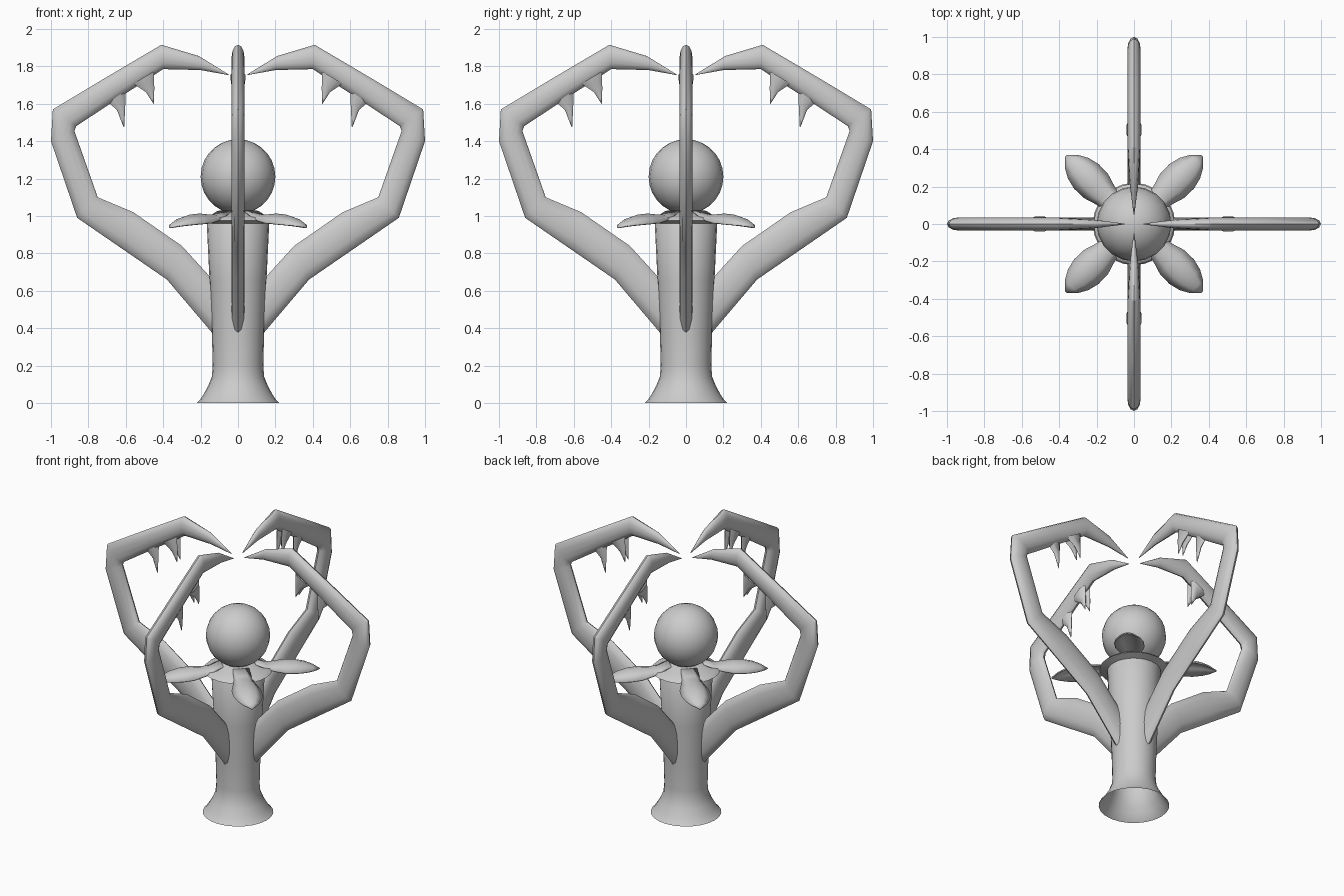
import bpy, bmesh, math
from mathutils import Vector, Matrix

if "Cube" in bpy.data.objects:
    bpy.data.objects.remove(bpy.data.objects["Cube"])

grey = bpy.data.materials.new("pale_grey")
grey.diffuse_color = (0.6, 0.6, 0.6, 1)
grey.use_nodes = True
grey.node_tree.nodes["Principled BSDF"].inputs["Base Color"].default_value = grey.diffuse_color


def finish(name, bm, turn=0.0, angle=40):
    """Turn a bmesh into a named, shaded object rotated about z."""
    bmesh.ops.transform(bm, matrix=Matrix.Rotation(turn, 4, 'Z'), verts=bm.verts)
    me = bpy.data.meshes.new(name)
    bm.to_mesh(me)
    bm.free()
    me.materials.append(grey)
    ob = bpy.data.objects.new(name, me)
    bpy.context.collection.objects.link(ob)
    bpy.ops.object.select_all(action='DESELECT')
    ob.select_set(True)
    bpy.context.view_layer.objects.active = ob
    bpy.ops.object.shade_smooth_by_angle(angle=math.radians(angle))
    return ob


def skin(bm, rings, closed=True):
    """Bridge successive rows of points with quads."""
    rows = [[bm.verts.new(p) for p in r] for r in rings]
    n = len(rows[0])
    for a, b in zip(rows, rows[1:]):
        for i in range(n if closed else n - 1):
            j = (i + 1) % n
            bm.faces.new((a[i], a[j], b[j], b[i]))
    return rows


def lathe(name, profile, n=24):
    bm = bmesh.new()
    skin(bm, [[(r * math.cos(2 * math.pi * i / n), r * math.sin(2 * math.pi * i / n), z)
               for i in range(n)] for r, z in profile])
    finish(name, bm)


# Hollow flared trunk, open at the foot
lathe("trunk", [(0.22, 0), (0.205, 0.015), (0.185, 0.045), (0.16, 0.09), (0.14, 0.14),
                (0.135, 0.2), (0.14, 0.38), (0.152, 0.65), (0.167, 0.96), (0.15, 0.985)])
# Collar under the ball
lathe("collar", [(0.165, 0.96), (0.215, 0.975), (0.20, 0.99), (0.15, 1.0),
                 (0.10, 1.03), (0.01, 1.03)])

# Ball
bm = bmesh.new()
bmesh.ops.create_uvsphere(bm, u_segments=20, v_segments=14, radius=0.2)
bmesh.ops.translate(bm, vec=(0, 0, 1.21), verts=bm.verts)
finish("ball", bm)

# Petals: distance along, half width, ridge height, edge droop
PETAL = [(0.10, 0.05, 1.02, 0.0), (0.17, 0.055, 1.0, 0.015), (0.22, 0.066, 1.0, 0.03),
         (0.29, 0.087, 1.005, 0.045), (0.36, 0.088, 1.0, 0.045), (0.42, 0.073, 0.985, 0.035),
         (0.47, 0.045, 0.962, 0.018), (0.51, 0.004, 0.935, 0.0)]
for k in range(4):
    bm = bmesh.new()
    rows = [[(d, w * t, z - droop * t * t) for t in (-1, -0.5, 0, 0.5, 1)]
            for d, w, z, droop in PETAL]
    skin(bm, rows, closed=False)
    ob = finish("petal", bm, math.radians(45 + 90 * k))
    mod = ob.modifiers.new("thickness", 'SOLIDIFY')
    mod.thickness = 0.008

# Arms: outer x, z, inner x, z, half depth
ARM = [(0.10, 0.33, 0.10, 0.62, 0.036), (0.38, 0.66, 0.30, 0.84, 0.036),
       (0.62, 0.825, 0.56, 1.02, 0.036), (0.86, 0.99, 0.75, 1.10, 0.035),
       (1.0, 1.40, 0.875, 1.455, 0.035), (0.99, 1.57, 0.865, 1.48, 0.035),
       (0.72, 1.732, 0.60, 1.655, 0.035), (0.41, 1.915, 0.40, 1.785, 0.034),
       (0.21, 1.855, 0.20, 1.78, 0.022), (0.05, 1.757, 0.05, 1.753, 0.002)]
# Thorns: base centre, bend, tip in x and z, sideways offset
THORNS = [((0.655, 1.655), (0.625, 1.58), (0.61, 1.475), 0.0),
          ((0.505, 1.74), (0.47, 1.675), (0.45, 1.60), 0.018),
          ((0.505, 1.74), (0.47, 1.675), (0.45, 1.60), -0.018)]
N = 12
CIRCLE = [(math.cos(2 * math.pi * i / N), math.sin(2 * math.pi * i / N)) for i in range(N)]

for k in range(4):
    turn = math.radians(90 * k)
    bm = bmesh.new()
    rings = []
    for ox, oz, ix, iz, w in ARM:
        mid = Vector(((ox + ix) / 2, 0, (oz + iz) / 2))
        half = Vector(((ox - ix) / 2, 0, (oz - iz) / 2))
        rings.append([mid + half * c + Vector((0, w * s, 0)) for c, s in CIRCLE])
    rows = skin(bm, rings)
    bm.faces.new(rows[-1])
    bmesh.ops.recalc_face_normals(bm, faces=bm.faces)
    finish("arm", bm, turn)

    for base, bend, tip, y in THORNS:
        bm = bmesh.new()
        along = Vector((0.86, 0, -0.5))  # direction of the arm's underside
        rings = []
        for (x, z), a, w in ((base, 0.065, 0.024), (bend, 0.026, 0.015), (tip, 0.002, 0.002)):
            rings.append([Vector((x, y, z)) + along * a * c + Vector((0, w * s, 0))
                          for c, s in CIRCLE[::2]])
        skin(bm, rings)
        bmesh.ops.recalc_face_normals(bm, faces=bm.faces)
        finish("thorn", bm, turn)
